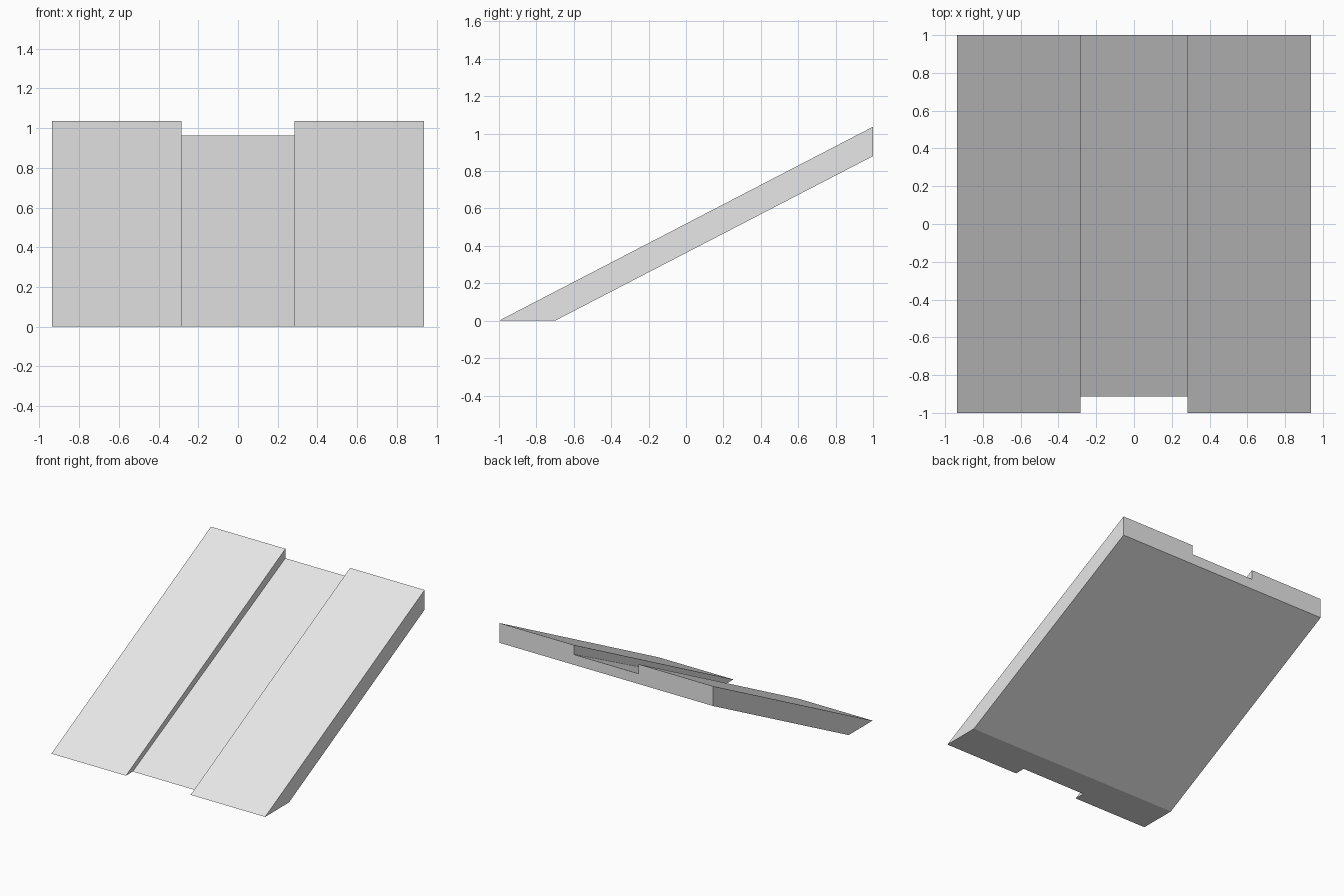
import bpy
import bmesh

cube = bpy.data.objects.get("Cube")
if cube:
    bpy.data.objects.remove(cube, do_unlink=True)

HALF_WIDTH = 0.938
HALF_GROOVE = 0.284
FLOOR_FRONT, FLOOR_BACK = -0.914, 0.962   # groove floor: y where it meets z=0, z at y=1

grey = bpy.data.materials.new("light grey")
colour = (0.8, 0.8, 0.8, 1)
grey.use_nodes = True
grey.diffuse_color = colour
grey.node_tree.nodes["Principled BSDF"].inputs["Base Color"].default_value = colour


def extrude_profile(name, profile, half):
    """Extrude a (y, z) side profile across x from -half to half."""
    bm = bmesh.new()
    face = bm.faces.new([bm.verts.new((-half, y, z)) for y, z in profile])
    result = bmesh.ops.extrude_face_region(bm, geom=[face])
    verts = [v for v in result["geom"] if isinstance(v, bmesh.types.BMVert)]
    bmesh.ops.translate(bm, verts=verts, vec=(2 * half, 0, 0))
    bmesh.ops.recalc_face_normals(bm, faces=bm.faces[:])
    mesh = bpy.data.meshes.new(name)
    bm.to_mesh(mesh)
    bm.free()
    mesh.materials.append(grey)
    obj = bpy.data.objects.new(name, mesh)
    bpy.context.collection.objects.link(obj)
    return obj


# Sloping slab with a flat foot and a vertical back end
ramp = extrude_profile("ramp", [(-1, 0), (-0.7, 0), (1, 0.88), (1, 1.037)], HALF_WIDTH)

# Wedge that cuts the tapering central groove
slope = FLOOR_BACK / (1 - FLOOR_FRONT)
floor = [(y, (y - FLOOR_FRONT) * slope) for y in (-1.2, 1.2)]
cutter = extrude_profile("groove_cutter", floor + [(1.2, 2), (-1.2, 2)], HALF_GROOVE)
cutter.hide_render = True

groove = ramp.modifiers.new("groove", "BOOLEAN")
groove.operation = "DIFFERENCE"
groove.solver = "EXACT"
groove.object = cutter

# Bake the cut, then drop the helper
bpy.context.view_layer.update()
depsgraph = bpy.context.evaluated_depsgraph_get()
cut_mesh = bpy.data.meshes.new_from_object(ramp.evaluated_get(depsgraph))
ramp.modifiers.clear()
ramp.data = cut_mesh
bpy.data.objects.remove(cutter, do_unlink=True)
